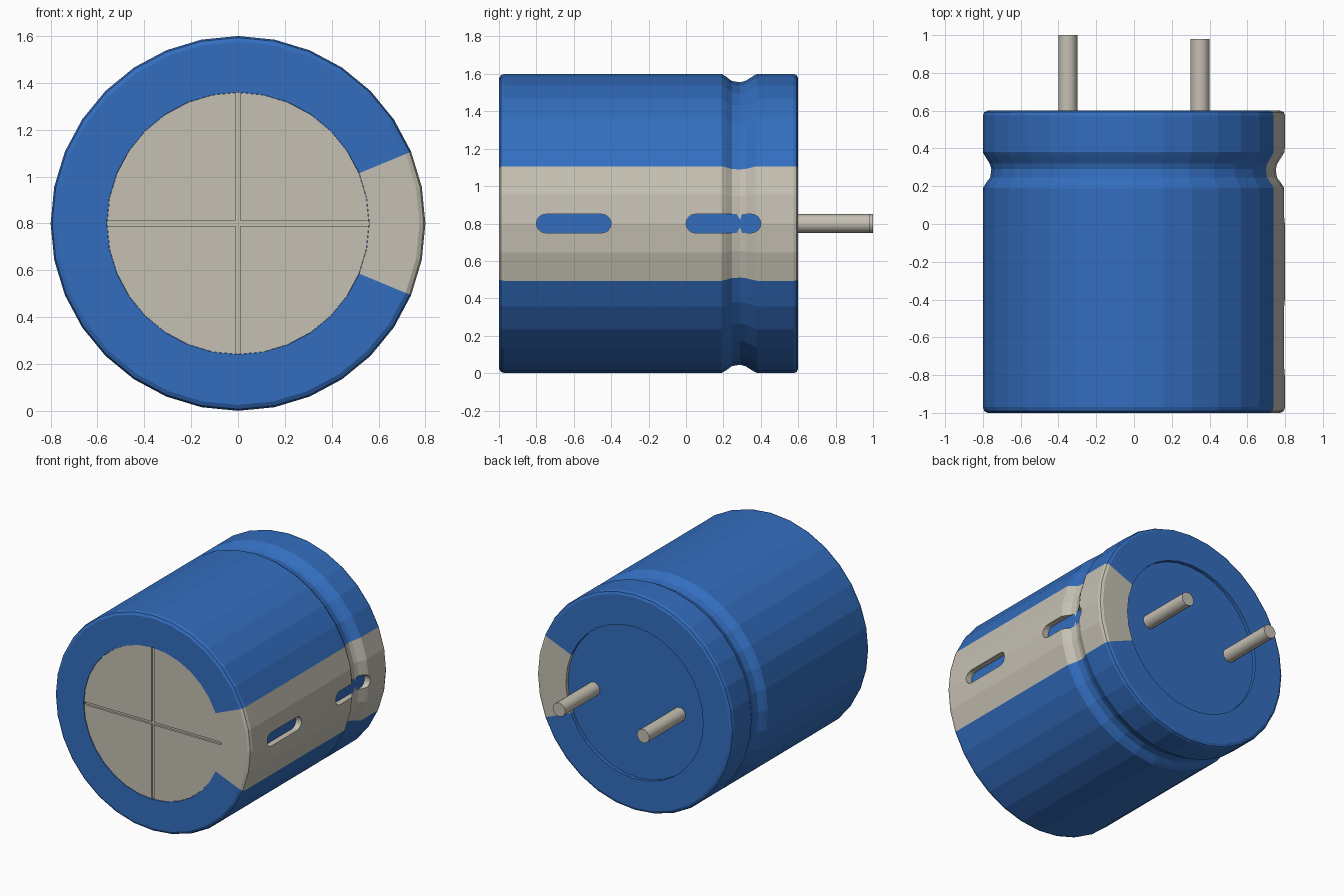
import bpy, bmesh
from math import pi, cos, sin, atan2, hypot, radians

cube = bpy.data.objects.get("Cube")
if cube:
    bpy.data.objects.remove(cube, do_unlink=True)

AXIS_Z = 0.8
SIDES = 32


def material(name, rgb):
    m = bpy.data.materials.new(name)
    m.use_nodes = True
    m.diffuse_color = (*rgb, 1)
    m.node_tree.nodes["Principled BSDF"].inputs["Base Color"].default_value = (*rgb, 1)
    return m


BLUE = material("blue sleeve", (0.033, 0.155, 0.52))
GREY = material("warm grey", (0.56, 0.53, 0.45))


def finish(name, bm, mats):
    bmesh.ops.recalc_face_normals(bm, faces=bm.faces)
    mesh = bpy.data.meshes.new(name)
    bm.to_mesh(mesh)
    bm.free()
    obj = bpy.data.objects.new(name, mesh)
    bpy.context.collection.objects.link(obj)
    for m in mats:
        mesh.materials.append(m)
    return obj


def lathe(name, profile, mats, sides=SIDES, x=0.0, rule=None):
    """Turn (radius, y) points around a line parallel to y."""
    bm = bmesh.new()
    rings = []
    for r, y in profile:
        if r == 0:
            rings.append([bm.verts.new((x, y, AXIS_Z))] * sides)
        else:
            rings.append([bm.verts.new((x + r * cos(2 * pi * i / sides), y,
                                        AXIS_Z + r * sin(2 * pi * i / sides)))
                          for i in range(sides)])
    for a, b in zip(rings, rings[1:]):
        for i in range(sides):
            j = (i + 1) % sides
            face = bm.faces.new(list(dict.fromkeys((a[i], a[j], b[j], b[i]))))
            if rule:
                face.material_index = rule(face.calc_center_median())
    return finish(name, bm, mats)


def prism(name, outline, bottom, top, place, mats):
    """Extrude a 2D outline; place maps (u, v, depth) to space."""
    bm = bmesh.new()
    low = [bm.verts.new(place(u, v, bottom)) for u, v in outline]
    high = [bm.verts.new(place(u, v, top)) for u, v in outline]
    n = len(outline)
    bm.faces.new(low)
    bm.faces.new(high)
    for i in range(n):
        j = (i + 1) % n
        bm.faces.new((low[i], low[j], high[j], high[i])).material_index = 1
    return finish(name, bm, mats)


def cut(target, cutter):
    mod = target.modifiers.new("cut", 'BOOLEAN')
    mod.operation = 'DIFFERENCE'
    mod.solver = 'EXACT'
    mod.object = cutter
    bpy.context.view_layer.update()
    bpy.context.view_layer.objects.active = target
    bpy.ops.object.modifier_apply(modifier=mod.name)
    bpy.data.objects.remove(cutter, do_unlink=True)


def stripe(c):
    angle = atan2(c.z - AXIS_Z, c.x)
    return int(abs(angle) < radians(22.5) and hypot(c.x, c.z - AXIS_Z) > 0.5)


# Sleeve with rounded rims, crimped groove and sunken back
body = lathe("can_body", [
    (0, -0.97), (0.56, -0.97), (0.56, -1), (0.775, -1), (0.793, -0.99), (0.8, -0.97),
    (0.8, 0.19), (0.785, 0.215), (0.762, 0.245), (0.755, 0.29), (0.764, 0.32),
    (0.792, 0.365), (0.8, 0.38), (0.8, 0.575), (0.793, 0.592), (0.775, 0.6),
    (0.56, 0.6), (0.56, 0.575), (0, 0.575)], [BLUE, GREY], rule=stripe)

# Two long slots in the pale stripe, with blue floors
for start in (-0.8, 0.0):
    pill = []
    for centre, turn in ((start + 0.35, -pi / 2), (start + 0.05, pi / 2)):
        pill += [(centre + 0.05 * cos(turn + pi * k / 8),
                  AXIS_Z + 0.05 * sin(turn + pi * k / 8)) for k in range(9)]
    cut(body, prism("slot_cutter", pill, 0.753, 0.9,
                    lambda u, v, d: (d, u, v), [BLUE, GREY]))

# Metal front disc scored with a cross
disc = lathe("front_disc", [(0, -0.996), (0.559, -0.996), (0.559, -0.96), (0, -0.96)], [GREY])
a, b = 0.01, 0.6
cross = [(-a, -b), (a, -b), (a, -a), (b, -a), (b, a), (a, a),
         (a, b), (-a, b), (-a, a), (-b, a), (-b, -a), (-a, -a)]
cut(disc, prism("cross_cutter", cross, -1.05, -0.981,
                lambda u, v, d: (u, d, v + AXIS_Z), [GREY, GREY]))

# Two terminal pins at the back
for name, x, end in (("right_pin", -0.35, 1.0), ("left_pin", 0.35, 0.98)):
    pin = lathe(name, [(0, 0.55), (0.05, 0.55), (0.05, end), (0, end)], [GREY], 16, x)
    bpy.ops.object.select_all(action='DESELECT')
    pin.select_set(True)
    bpy.context.view_layer.objects.active = pin
    bpy.ops.object.shade_smooth_by_angle(angle=radians(35))
